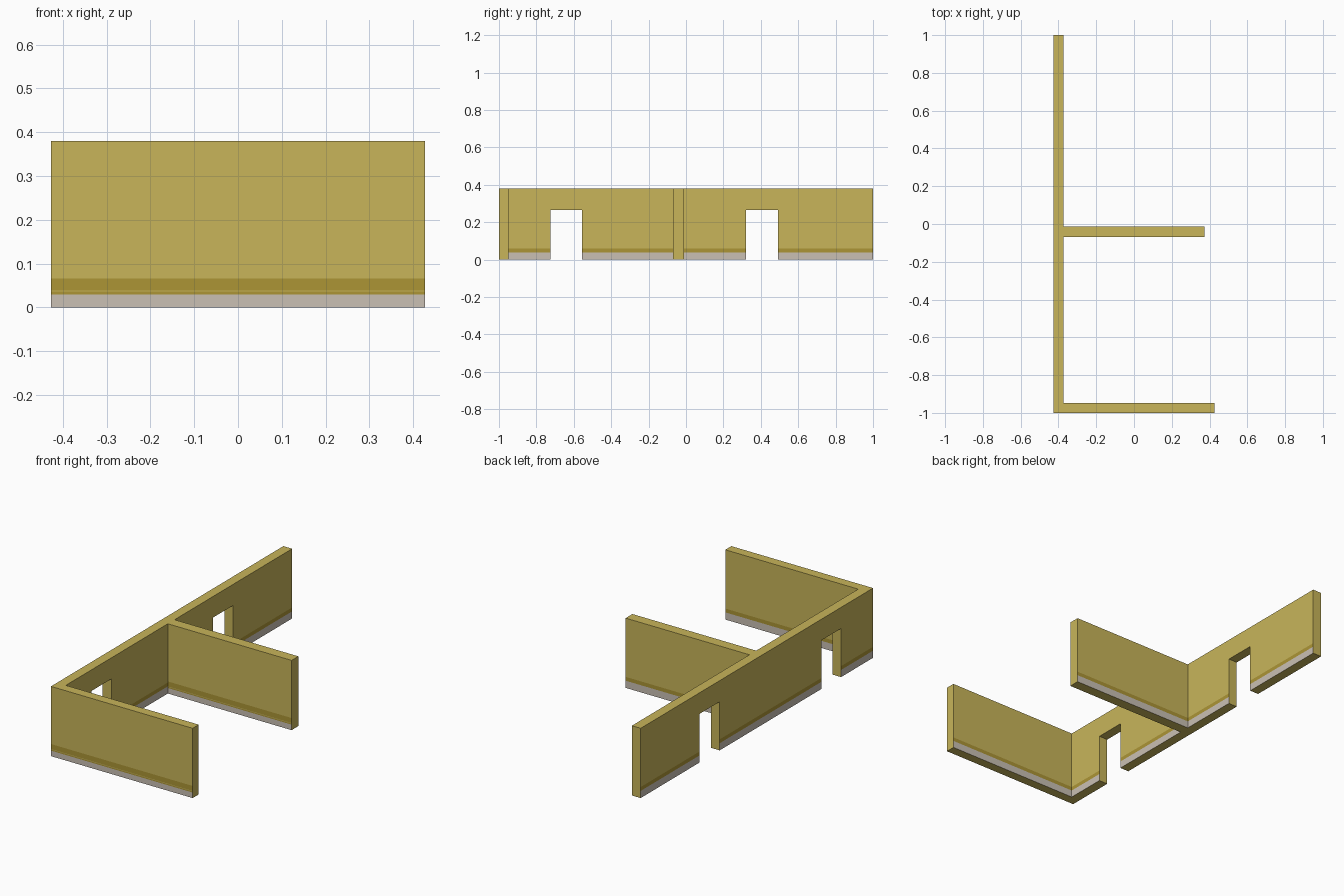
import bpy, bmesh

if "Cube" in bpy.data.objects:
    bpy.data.objects.remove(bpy.data.objects["Cube"])

H = 0.38                                   # wall height
XW, XI = -0.427, -0.374                    # outer and inner side of the long wall


def material(name, rgb):
    m = bpy.data.materials.new(name)
    m.diffuse_color = (*rgb, 1)
    m.use_nodes = True
    m.node_tree.nodes["Principled BSDF"].inputs["Base Color"].default_value = m.diffuse_color
    return m


mats = [material("ochre_plaster", (0.578, 0.462, 0.102)),
        material("dark_ochre_band", (0.413, 0.301, 0.036)),
        material("pale_grey_base", (0.591, 0.527, 0.456))]

# Footprint: long wall with a front wing and a middle partition
footprint = [(XW, -1), (0.427, -1), (0.427, -0.948), (XI, -0.948),
             (XI, -0.07), (0.372, -0.07), (0.372, -0.012), (XI, -0.012),
             (XI, 1), (XW, 1)]
bm = bmesh.new()
base = bm.faces.new([bm.verts.new((x, y, 0)) for x, y in footprint])
ext = bmesh.ops.extrude_face_region(bm, geom=[base])
for v in ext["geom"]:
    if isinstance(v, bmesh.types.BMVert):
        v.co.z = H

# Cut the painted bands at the foot of the walls
for z in (0.03, 0.036, 0.039, 0.06, 0.066):
    bmesh.ops.bisect_plane(bm, geom=bm.verts[:] + bm.edges[:] + bm.faces[:],
                           plane_co=(0, 0, z), plane_no=(0, 0, 1))
bmesh.ops.recalc_face_normals(bm, faces=bm.faces)


# Band colour by height; wall ends, tops and bottoms stay plain
def band(face):
    c, n = face.calc_center_median(), face.normal
    if abs(n.z) > 0.5 or (n.x > 0.5 and c.x > 0.3) or (n.y > 0.5 and c.y > 0.99):
        return 0
    if n.y < -0.5:
        if c.z < 0.03:
            return 2
        return 1 if c.z < 0.036 or 0.039 < c.z < 0.066 else 0
    if c.z < 0.039:
        return 2
    return 1 if c.z < 0.06 else 0


for f in bm.faces:
    f.material_index = band(f)

mesh = bpy.data.meshes.new("walls")
bm.to_mesh(mesh)
bm.free()
for m in mats:
    mesh.materials.append(m)
walls = bpy.data.objects.new("walls", mesh)
bpy.context.collection.objects.link(walls)

# Two doorways through the long wall
for y0, y1 in ((-0.725, -0.555), (0.32, 0.492)):
    bpy.ops.mesh.primitive_cube_add(size=1, location=((XW + XI) / 2, (y0 + y1) / 2, 0.0825))
    cutter = bpy.context.object
    cutter.name = "doorway_cutter"
    cutter.scale = (0.2, y1 - y0, 0.365)
    cutter.data.materials.append(mats[0])
    cutter.hide_render = True
    bpy.context.view_layer.update()
    mod = walls.modifiers.new("doorway", 'BOOLEAN')
    mod.operation, mod.solver, mod.object = 'DIFFERENCE', 'EXACT', cutter
    bpy.context.view_layer.objects.active = walls
    bpy.ops.object.modifier_apply(modifier=mod.name)
    bpy.data.objects.remove(cutter)
